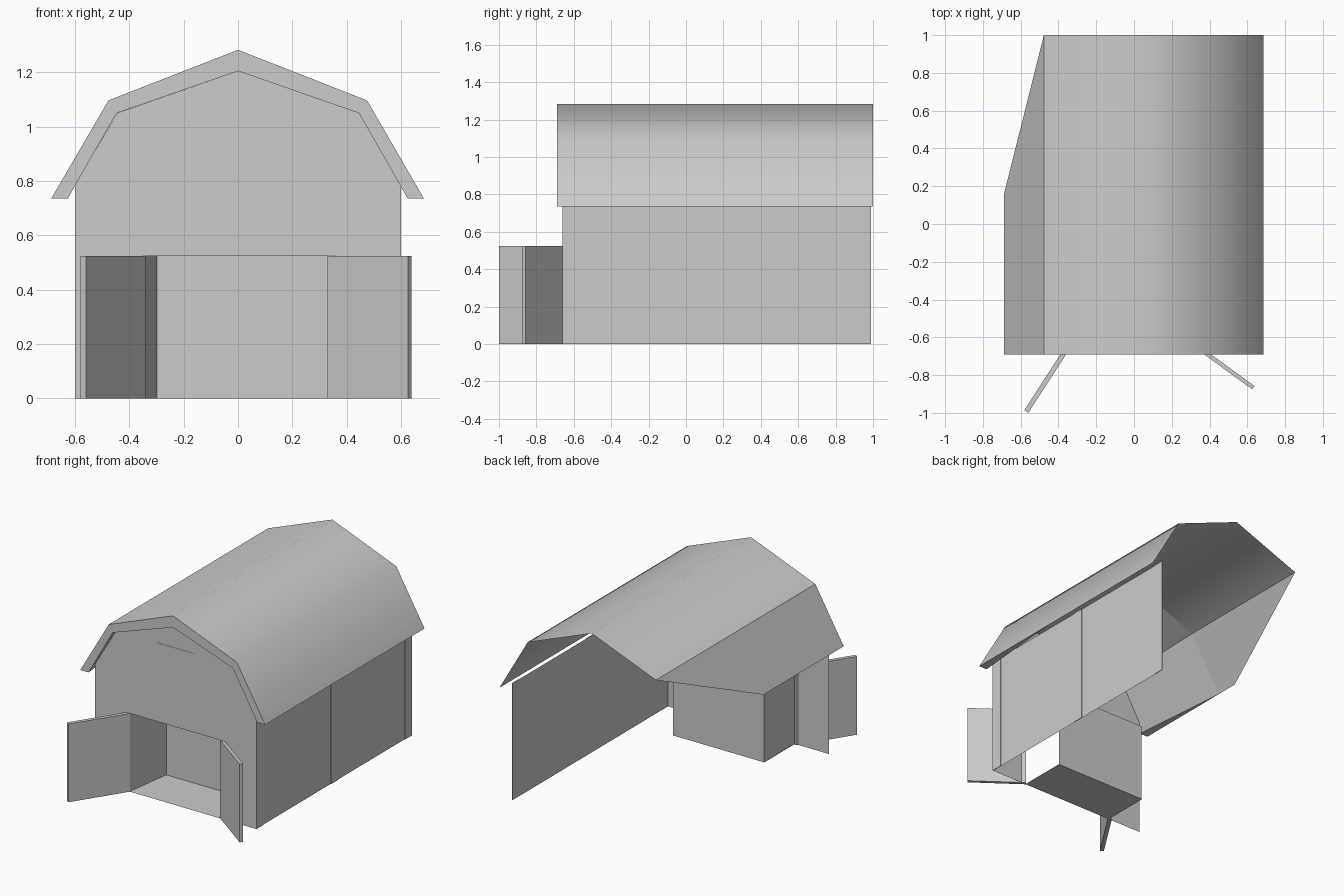
import bpy

if "Cube" in bpy.data.objects:
    bpy.data.objects.remove(bpy.data.objects["Cube"])

FRONT, BACK = -0.66, 0.99          # wall ends in y
EAVE_F, EAVE_B = -0.69, 1.0        # roof ends in y


def mesh(name, verts, faces):
    me = bpy.data.meshes.new(name)
    me.from_pydata(verts, [], faces)
    me.update()
    ob = bpy.data.objects.new(name, me)
    bpy.context.collection.objects.link(ob)
    return ob


def upright(name, path, height, solid=False):
    """Raise a plan-view path into vertical sheets, or a closed solid."""
    n = len(path)
    verts = [(x, y, z) for z in (0, height) for x, y in path]
    faces = [(i, (i + 1) % n, n + (i + 1) % n, n + i)
             for i in range(n if solid else n - 1)]
    if solid:
        faces += [tuple(reversed(range(n))), tuple(range(n, 2 * n))]
    return mesh(name, verts, faces)


def box(name, x, y, z):
    ob = upright(name, [(x[0], y[0]), (x[1], y[0]), (x[1], y[1]), (x[0], y[1])],
                 z[1] - z[0], True)
    ob.location.z = z[0]
    return ob


# gambrel profiles, left eave to right eave
outer = [(-0.688, 0.735), (-0.477, 1.097), (0, 1.283), (0.475, 1.097), (0.685, 0.735)]
inner = [(-0.627, 0.735), (-0.447, 1.05), (0, 1.205), (0.445, 1.05), (0.625, 0.735)]

# roof skin, with the left lower slope cut away diagonally
ends = [0.16, EAVE_B, EAVE_B, EAVE_B, EAVE_B]
rv = [(x, EAVE_F, z) for x, z in outer] + [(x, e, z) for (x, z), e in zip(outer, ends)]
roof = mesh("roof", rv, [(i, i + 1, i + 6, i + 5) for i in range(4)])
for p in roof.data.polygons:
    p.use_smooth = True
for e in roof.data.edges:
    if set(e.vertices) == {1, 6}:
        e.use_edge_sharp = True

# front roof edge and the soffit tapering back into the skin
fv = ([(x, EAVE_F, z) for x, z in outer] + [(x, EAVE_F, z) for x, z in inner]
      + [(x, 0.0, z) for x, z in outer])
ff = [(i, i + 5, i + 6, i + 1) for i in range(4)]
ff += [(i + 5, i + 10, i + 11, i + 6) for i in range(4)]
ff += [(0, 10, 5), (4, 9, 14)]
mesh("roof_front_trim", fv, ff)

# front wall with doorway notch
outline = [(-0.6, 0), (-0.343, 0), (-0.343, 0.525), (0.333, 0.525), (0.333, 0), (0.6, 0),
           (0.6, 0.785), (0.445, 1.05), (0, 1.205), (-0.445, 1.05), (-0.6, 0.785)]
mesh("front_wall", [(x, FRONT, z) for x, z in outline], [tuple(range(len(outline)))])

# right wall and its battens
upright("right_wall", [(0.596, FRONT), (0.596, BACK)], 0.785)
for i, y in enumerate((FRONT, 0.13, BACK - 0.075)):
    box(f"right_batten_{i + 1}", (0.596, 0.6), (y, y + 0.075), (0, 0.785))

# loft hatch
box("loft_hatch", (-0.145, 0.14), (FRONT - 0.002, FRONT), (0.897, 1.055))

# entrance recess
mesh("entrance_floor", [(-0.347, FRONT, 0), (0.333, FRONT, 0), (0.333, -0.335, 0),
                        (-0.347, -0.335, 0)], [(0, 1, 2, 3)])
upright("entrance_walls", [(0.33, -0.335), (-0.298, -0.335), (-0.343, FRONT),
                           (-0.343, -0.335), (-0.298, -0.335)], 0.525)

# open doors
upright("left_door", [(-0.34, FRONT), (-0.362, -0.647), (-0.58, -0.985), (-0.56, -1.0)],
        0.525, True)
upright("right_door", [(0.33, FRONT), (0.625, -0.875), (0.638, -0.858), (0.343, -0.643)],
        0.525, True)
